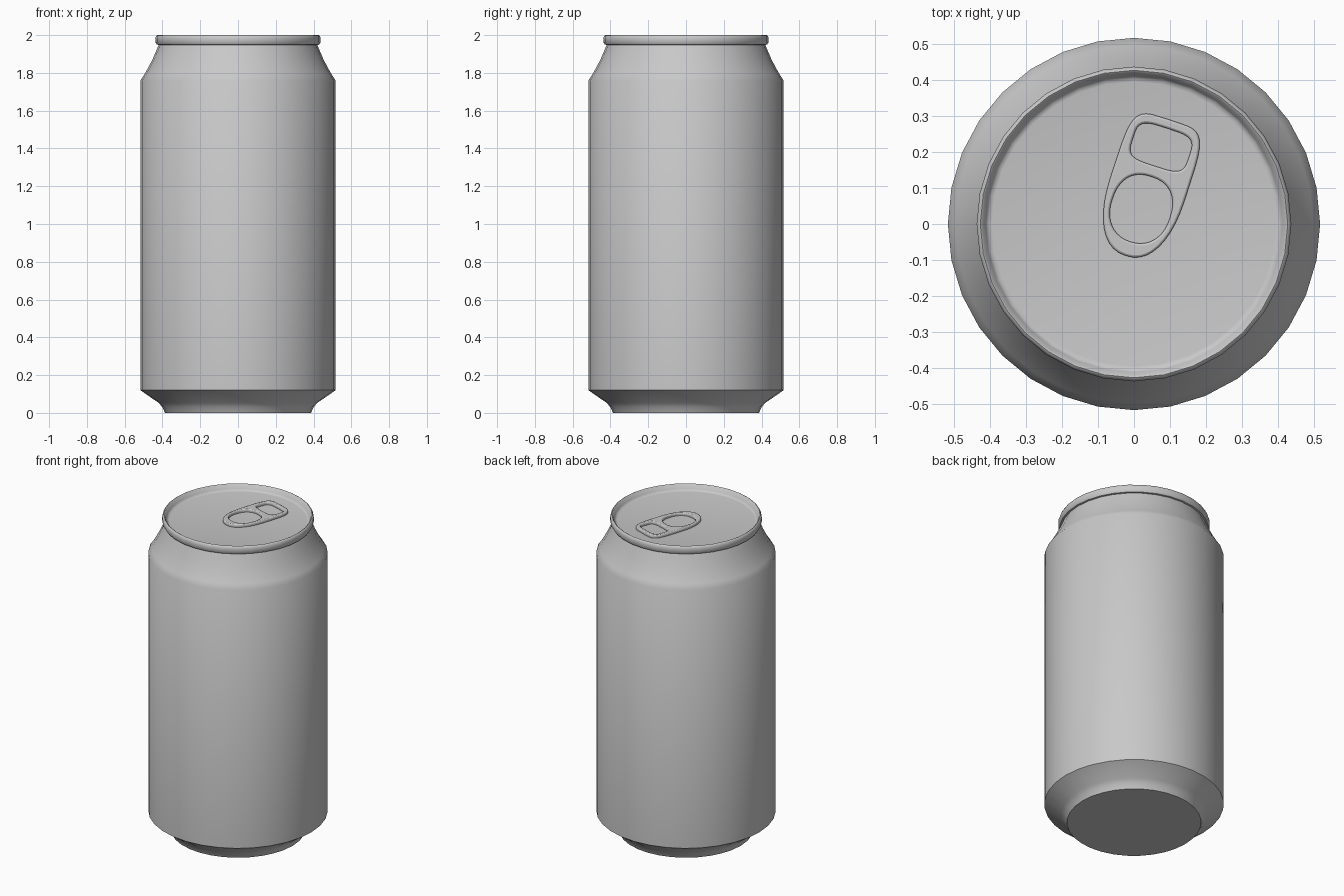
import bpy
import bmesh
from math import cos, sin, tau, radians
from mathutils import Matrix

SIDES = 32
cube = bpy.data.objects.get("Cube")
if cube:
    bpy.data.objects.remove(cube, do_unlink=True)

metal = bpy.data.materials.new("brushed grey metal")
metal.use_nodes = True
metal.diffuse_color = (0.58, 0.58, 0.58, 1)
metal.node_tree.nodes["Principled BSDF"].inputs["Base Color"].default_value = (0.58, 0.58, 0.58, 1)


def add_object(name, mesh, angle):
    obj = bpy.data.objects.new(name, mesh)
    bpy.context.collection.objects.link(obj)
    mesh.materials.clear()
    mesh.materials.append(metal)
    bpy.ops.object.select_all(action='DESELECT')
    obj.select_set(True)
    bpy.context.view_layer.objects.active = obj
    bpy.ops.object.shade_smooth_by_angle(angle=radians(angle))
    return obj


def lathe(name, profile, angle=40):
    """Revolve (radius, height) points around the z axis."""
    bm = bmesh.new()
    verts = [bm.verts.new((r, 0, z)) for r, z in profile]
    edges = [bm.edges.new(pair) for pair in zip(verts, verts[1:])]
    bmesh.ops.spin(bm, geom=verts + edges, cent=(0, 0, 0), axis=(0, 0, 1),
                   angle=tau, steps=SIDES, use_merge=True)
    bmesh.ops.remove_doubles(bm, verts=bm.verts, dist=0.0005)
    bmesh.ops.recalc_face_normals(bm, faces=bm.faces)
    mesh = bpy.data.meshes.new(name)
    bm.to_mesh(mesh)
    bm.free()
    return add_object(name, mesh, angle)


# Whole can: base, foot, wall, shoulder, rolled rim and recessed lid
base = [(0, 0), (0.387, 0)]
foot = [(0.4, 0.03), (0.42, 0.053), (0.517, 0.12)]
shoulder = [(0.517, 1.76), (0.497, 1.79), (0.475, 1.828),
            (0.452, 1.873), (0.434, 1.915), (0.42, 1.948)]
rim = [(0.43, 1.95), (0.437, 1.962), (0.437, 1.986), (0.432, 1.997),
       (0.427, 2.0), (0.421, 1.996)]
lid = [(0.412, 1.972), (0.405, 1.964), (0.395, 1.962), (0, 1.962)]
lathe("can_body", base + foot + shoulder + rim + lid)


def rounded_loop(a, top, bottom, centre, power_top, power_bottom, steps=40):
    """Superellipse whose upper and lower halves may differ."""
    points = []
    for i in range(steps):
        c, s = cos(tau * i / steps), sin(tau * i / steps)
        b, p = (top, power_top) if s >= 0 else (bottom, power_bottom)
        x = a * abs(c) ** (2 / p) * (1 if c >= 0 else -1)
        y = b * abs(s) ** (2 / p) * (1 if s >= 0 else -1)
        points.append((x, y + centre))
    return points


# Pull tab: rounded plate with a finger hole and an oval opening
curve = bpy.data.curves.new("tab_outline", 'CURVE')
curve.dimensions = '2D'
curve.fill_mode = 'BOTH'
curve.extrude = 0.006
curve.bevel_depth = 0.006
curve.bevel_resolution = 1
curve.offset = -0.006
loops = [rounded_loop(0.108, 0.197, 0.2, 0, 5, 2.3),
         rounded_loop(0.084, 0.095, 0.095, -0.064, 2.4, 2.2),
         rounded_loop(0.082, 0.055, 0.055, 0.117, 4, 4)]
for loop in loops:
    spline = curve.splines.new('POLY')
    spline.points.add(len(loop) - 1)
    for point, (x, y) in zip(spline.points, loop):
        point.co = (x, y, 0, 1)
    spline.use_cyclic_u = True

outline = bpy.data.objects.new("tab_outline", curve)
bpy.context.collection.objects.link(outline)
bpy.context.view_layer.update()
depsgraph = bpy.context.evaluated_depsgraph_get()
tab_mesh = bpy.data.meshes.new_from_object(outline.evaluated_get(depsgraph))
bpy.data.objects.remove(outline, do_unlink=True)
tab_mesh.transform(Matrix.Translation((0.039, 0.102, 1.968)) @ Matrix.Rotation(radians(-18), 4, 'Z'))
add_object("pull_tab", tab_mesh, 50)
